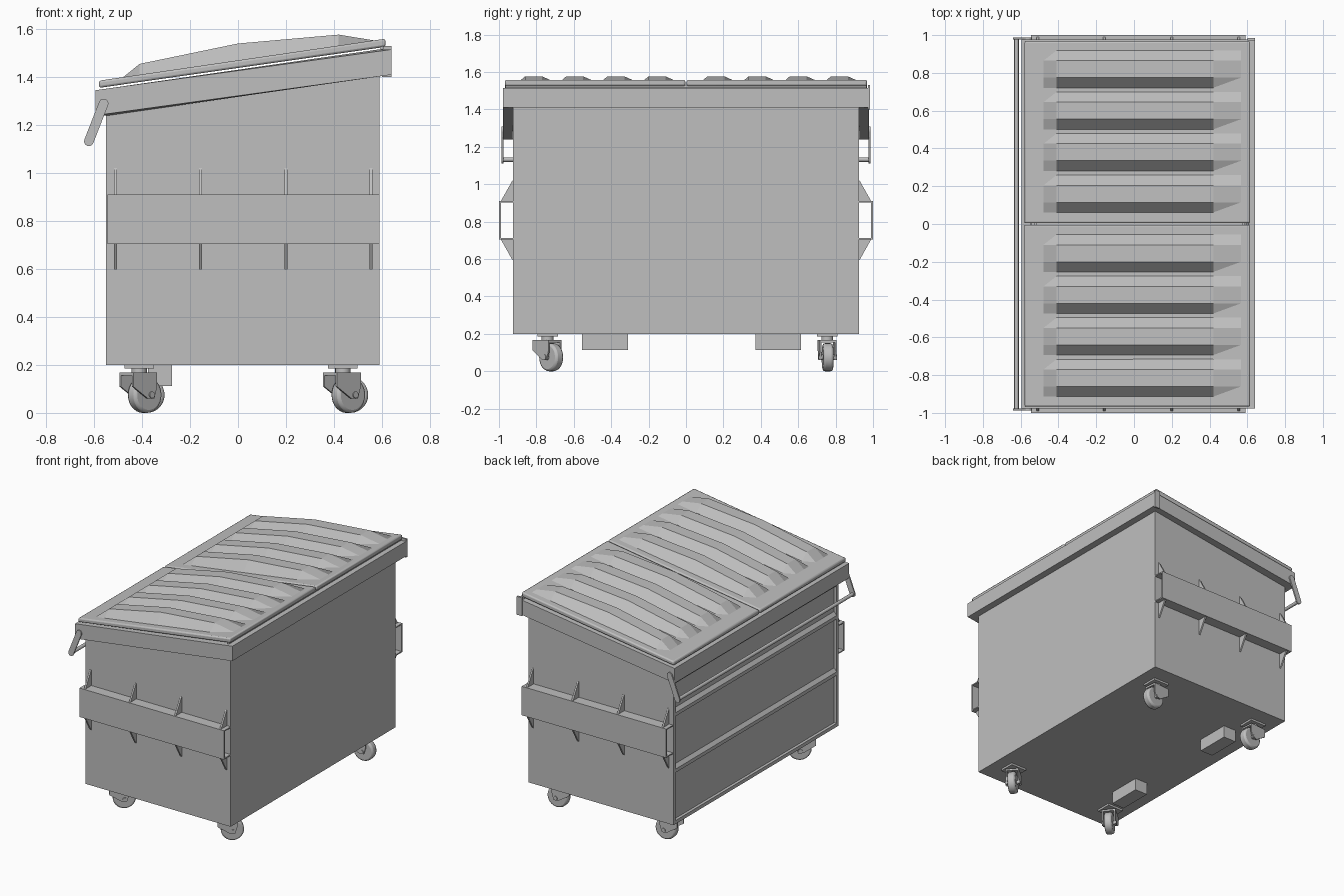
import bpy, bmesh, math
from mathutils import Matrix, Vector

cube = bpy.data.objects.get("Cube")
if cube:
    bpy.data.objects.remove(cube, do_unlink=True)

grey = bpy.data.materials.new("painted_grey")
grey.use_nodes = True
grey.diffuse_color = (0.52, 0.52, 0.52, 1)
grey.node_tree.nodes["Principled BSDF"].inputs["Base Color"].default_value = grey.diffuse_color


def finish(name, bm, bevel=0, solid=0, smooth=False):
    """Turn a bmesh into an object with optional modifiers."""
    mesh = bpy.data.meshes.new(name)
    bm.to_mesh(mesh)
    bm.free()
    mesh.materials.append(grey)
    ob = bpy.data.objects.new(name, mesh)
    bpy.context.collection.objects.link(ob)
    if solid:
        mod = ob.modifiers.new("wall", 'SOLIDIFY')
        mod.thickness, mod.offset, mod.use_even_offset = solid, -1, True
    if bevel:
        mod = ob.modifiers.new("edge", 'BEVEL')
        mod.width, mod.segments = bevel, 2
    if smooth:
        bpy.ops.object.select_all(action='DESELECT')
        ob.select_set(True)
        bpy.context.view_layer.objects.active = ob
        bpy.ops.object.shade_smooth_by_angle(angle=math.radians(35))
    return ob


def prism(name, pts, lo, hi, axis='y', open_faces=(), matrix=None, **kw):
    """Extrude a profile along x or y; open_faces lists profile edges left open."""
    bm = bmesh.new()
    ring = [[bm.verts.new((a, t, b) if axis == 'y' else (t, a, b)) for a, b in pts]
            for t in (lo, hi)]
    n = len(pts)
    sides = [bm.faces.new((ring[0][i], ring[0][(i + 1) % n],
                           ring[1][(i + 1) % n], ring[1][i])) for i in range(n)]
    bm.faces.new(ring[0])
    bm.faces.new(ring[1][::-1])
    bmesh.ops.recalc_face_normals(bm, faces=bm.faces)
    if open_faces:
        bmesh.ops.delete(bm, geom=[sides[i] for i in open_faces], context='FACES_ONLY')
    if matrix:
        bm.transform(matrix)
    return finish(name, bm, **kw)


def box(name, x, y, z, **kw):
    return prism(name, [(x[0], z[0]), (x[1], z[0]), (x[1], z[1]), (x[0], z[1])],
                 y[0], y[1], **kw)


def cylinder(name, start, end, radius, sides=16, matrix=None, **kw):
    start, end = Vector(start), Vector(end)
    d = end - start
    bm = bmesh.new()
    bmesh.ops.create_cone(bm, cap_ends=True, segments=sides, radius1=radius,
                          radius2=radius, depth=d.length)
    bm.transform(Matrix.Translation((start + end) / 2)
                 @ d.to_track_quat('Z', 'Y').to_matrix().to_4x4())
    if matrix:
        bm.transform(matrix)
    return finish(name, bm, smooth=True, **kw)


# Open-topped body and sloping rim
prism("body", [(-.53, .2), (.59, .2), (.59, 1.48), (-.53, 1.33)], -.925, .925,
      open_faces=[2], solid=.015)
prism("rim", [(-.595, 1.24), (.64, 1.41), (.64, 1.515), (-.595, 1.345)], -.978, .978,
      open_faces=[0, 2], solid=.052)

# Recessed sloping-side wall: corner posts and horizontal ribs
for s in (-1, 1):
    box("corner_post", (-.55, -.52), sorted((s * .925, s * .905)), (.2, 1.28))
for z in (.6, 1.0):
    prism("wall_rib", [(-.525, z + .02), (-.55, z - .01), (-.55, z - .035), (-.525, z - .045)],
          -.91, .91)
box("wall_top_rail", (-.55, -.525), (-.91, .91), (1.2, 1.28))
box("wall_bottom_rail", (-.55, -.525), (-.91, .91), (.2, .225))

# Lift sleeves on both sides, open at the ends, with gussets
for s in (-1, 1):
    box("sleeve_plate", (-.545, .59), sorted((s * .99, s)), (.705, .91))
    for z in (.705, .902):
        box("sleeve_shelf", (-.545, .59), sorted((s * .92, s * .995)), (z, z + .008))
    for x in (-.51, -.157, .2, .555):
        for base, tip in ((.91, 1.02), (.705, .595)):
            prism("gusset", [(s * .92, base), (s * .99, base), (s * .928, tip), (s * .92, tip)],
                  x - .006, x + .006, axis='x')

# Two lids, each with four raised ribs
def lid_top(x):
    return 1.385 + (x + .58) * .1464


def lid_rib(y):
    bm = bmesh.new()
    rows = []
    for x, peak in ((-.48, 0), (-.41, 1.455), (0, 1.54), (.42, 1.577), (.57, 0)):
        base = lid_top(x) - .001
        rows.append([bm.verts.new((x, y + dy, z)) for dy, z in
                     ((-.1, base), (-.045, peak or base), (.045, peak or base), (.1, base))])
    for r, q in zip(rows, rows[1:]):
        for i in range(3):
            bm.faces.new((r[i], q[i], q[i + 1], r[i + 1]))
    bmesh.ops.recalc_face_normals(bm, faces=bm.faces)
    finish("lid_rib", bm)


for y0, y1, first in ((-.967, -.004, -.815), (.004, .967, .16)):
    prism("lid", [(-.58, 1.355), (.615, 1.526), (.615, 1.56), (-.58, 1.385)], y0, y1,
          bevel=.009, smooth=True)
    for i in range(4):
        lid_rib(first + i * .22)

# Lid hinge rod and corner tab
cylinder("hinge_rod", (.6, -.965, 1.522), (.6, .965, 1.522), .008)
box("corner_tab", (.6, .64), (.972, .985), (1.4, 1.53))

# Handle bar hung on two side arms
top, low = Vector((-.56, 1.29)), Vector((-.622, 1.132))
for s in (-1, 1):
    along = (low - top).normalized()
    across = Vector((-along.y, along.x))
    pts = []
    for centre, sign in ((low, 1), (top, -1)):
        for k in range(7):
            a = math.pi * (k / 6 - .5)
            pts.append(centre + .02 * sign * (along * math.cos(a) + across * math.sin(a)))
    prism("handle_arm", [tuple(p) for p in pts], s * .977, s * .987)
cylinder("handle_bar", (low.x, -.98, low.y), (low.x, .98, low.y), .012)

# Floor blocks
for y in (-.433, .493):
    box("floor_block", (-.375, -.275), (y - .122, y + .122), (.113, .2))

# Swivel casters
fork = [(-.07, .165), (.06, .165), (.06, .11), (.045, .06), (.01, .06), (-.07, .11)]
for x in (-.412, .437):
    for y, yaw in ((-.74, 40), (.755, 5)):
        m = Matrix.Translation((x, y, 0)) @ Matrix.Rotation(math.radians(yaw), 4, 'Z')
        box("caster_plate", (x - .062, x + .062), (y - .055, y + .055), (.186, .201))
        cylinder("caster_swivel", (0, 0, .16), (0, 0, .19), .032, matrix=m)
        prism("caster_bridge", [(-.07, .155), (.06, .155), (.06, .168), (-.07, .168)],
              -.045, .045, matrix=m)
        for s in (-1, 1):
            prism("caster_fork", fork, s * .036, s * .045, matrix=m)
        cylinder("caster_axle", (.03, -.05, .075), (.03, .05, .075), .014, matrix=m)
        cylinder("caster_wheel", (.03, -.027, .075), (.03, .027, .075), .075, 28, matrix=m,
                 bevel=.012)
